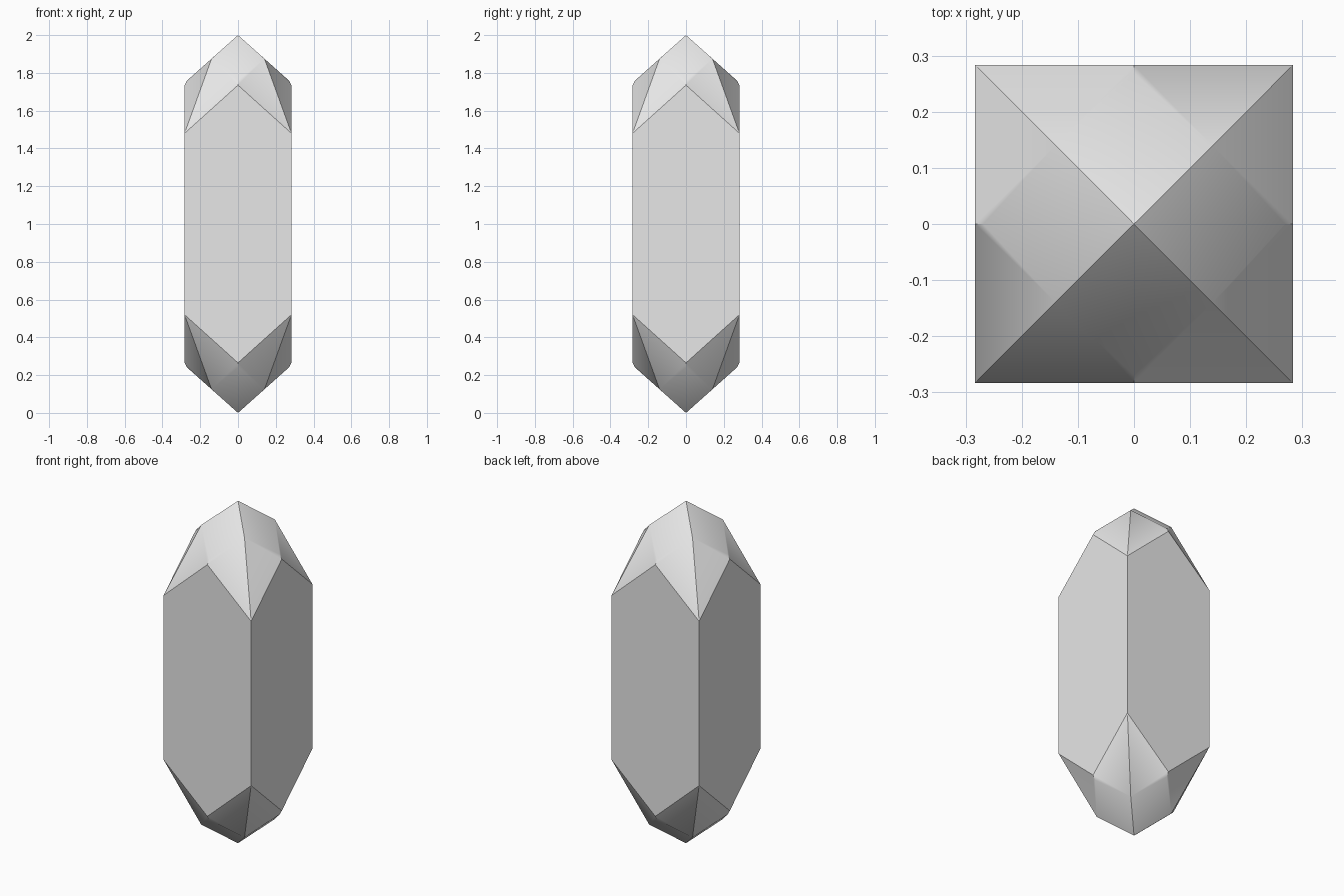
import bpy
import bmesh
import math
from mathutils import Matrix, Vector

cube = bpy.data.objects.get("Cube")
if cube:
    bpy.data.objects.remove(cube, do_unlink=True)

# Pale grey crystal colour
grey = bpy.data.materials.new("pale_grey")
grey.use_nodes = True
grey.diffuse_color = (0.8, 0.8, 0.8, 1)
grey.node_tree.nodes["Principled BSDF"].inputs["Base Color"].default_value = (0.8, 0.8, 0.8, 1)

HALF = 0.283          # half width of the square shaft
MID = 1.0             # height of the mirror plane

# Key points of one side, heights measured from the mirror plane
tip = Vector((0, 0, 1.0))
ridge = Vector((0.14, 0.14, 0.875))       # bend on the diagonal ridge
crown = Vector((0.269, 0, 0.76))          # lower end of the tip facet
peak = Vector((HALF, 0, 0.735))           # top of the shaft face
corner = Vector((HALF, HALF, 0.48))       # top of the shaft edge


def flip(p, axis):
    q = p.copy()
    q[axis] = -q[axis]
    return q


def left(p):
    return flip(p, 1)


def down(p):
    return flip(p, 2)


# One side: shaft face plus three facets at each end
facets = [
    [tip, left(ridge), crown, ridge],
    [ridge, crown, peak, corner],
    [left(ridge), left(corner), peak, crown],
]
side = facets + [[down(p) for p in f] for f in facets]
side.append([peak, corner, down(corner), down(peak), down(left(corner)), left(corner)])

# Repeat the side around the vertical axis
bm = bmesh.new()
for k in range(4):
    turn = Matrix.Rotation(k * math.pi / 2, 3, "Z")
    for f in side:
        bm.faces.new([bm.verts.new(turn @ p + Vector((0, 0, MID))) for p in f])
bmesh.ops.remove_doubles(bm, verts=bm.verts[:], dist=0.0005)
bmesh.ops.recalc_face_normals(bm, faces=bm.faces[:])

mesh = bpy.data.meshes.new("crystal")
bm.to_mesh(mesh)
bm.free()
mesh.materials.append(grey)
crystal = bpy.data.objects.new("crystal", mesh)
bpy.context.collection.objects.link(crystal)

# Soft bend within each tip, crisp ridges elsewhere
bpy.ops.object.select_all(action="DESELECT")
crystal.select_set(True)
bpy.context.view_layer.objects.active = crystal
bpy.ops.object.shade_smooth_by_angle(angle=math.radians(32))
